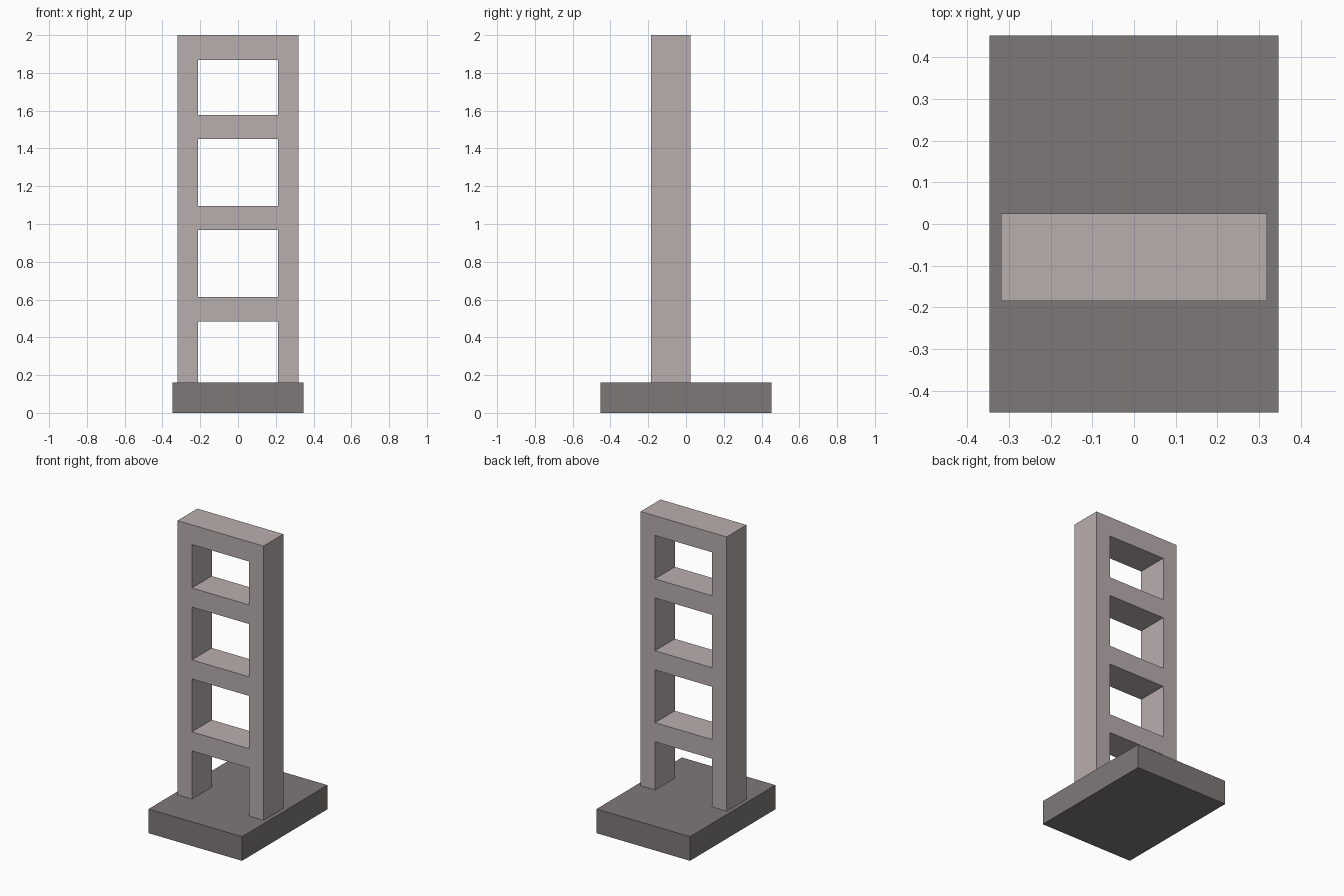
import bpy
import bmesh

if "Cube" in bpy.data.objects:
    bpy.data.objects.remove(bpy.data.objects["Cube"])


def material(name, rgb):
    m = bpy.data.materials.new(name)
    m.diffuse_color = (*rgb, 1.0)
    m.use_nodes = True
    m.node_tree.nodes["Principled BSDF"].inputs["Base Color"].default_value = m.diffuse_color
    return m


def make_object(name, bm, mat):
    bmesh.ops.recalc_face_normals(bm, faces=bm.faces[:])
    mesh = bpy.data.meshes.new(name)
    bm.to_mesh(mesh)
    bm.free()
    mesh.materials.append(mat)
    obj = bpy.data.objects.new(name, mesh)
    bpy.context.collection.objects.link(obj)
    return obj


pale_stone = material("pale_stone", (0.485, 0.423, 0.418))
dark_stone = material("dark_stone", (0.212, 0.188, 0.191))

BASE_TOP = 0.162

# Base slab
bm = bmesh.new()
bmesh.ops.create_cube(bm, size=1.0)
bmesh.ops.scale(bm, vec=(0.693, 0.904, BASE_TOP), verts=bm.verts[:])
bmesh.ops.translate(bm, vec=(0, 0, BASE_TOP / 2), verts=bm.verts[:])
make_object("base_slab", bm, dark_stone)

# Ladder frame: a grid of front cells without the openings, pushed back in depth
FRONT, BACK = -0.185, 0.025
xs = [-0.319, -0.212, 0.212, 0.319]
zs = [BASE_TOP]
for i in range(3):                      # three rungs, evenly spaced
    zs += [0.485 + 0.482 * i, 0.613 + 0.482 * i]
zs += [1.868, 2.0]                      # top beam

bm = bmesh.new()
for row in range(len(zs) - 1):
    for col in range(3):
        if col == 1 and row % 2 == 0:   # opening between the posts
            continue
        corners = [(col, row), (col + 1, row), (col + 1, row + 1), (col, row + 1)]
        bm.faces.new([bm.verts.new((xs[c], FRONT, zs[r])) for c, r in corners])
bmesh.ops.remove_doubles(bm, verts=bm.verts[:], dist=0.0001)
front_faces = bm.faces[:]
result = bmesh.ops.extrude_face_region(bm, geom=front_faces, use_keep_orig=True)
moved = [g for g in result["geom"] if isinstance(g, bmesh.types.BMVert)]
bmesh.ops.translate(bm, vec=(0, BACK - FRONT, 0), verts=moved)
make_object("ladder_frame", bm, pale_stone)
